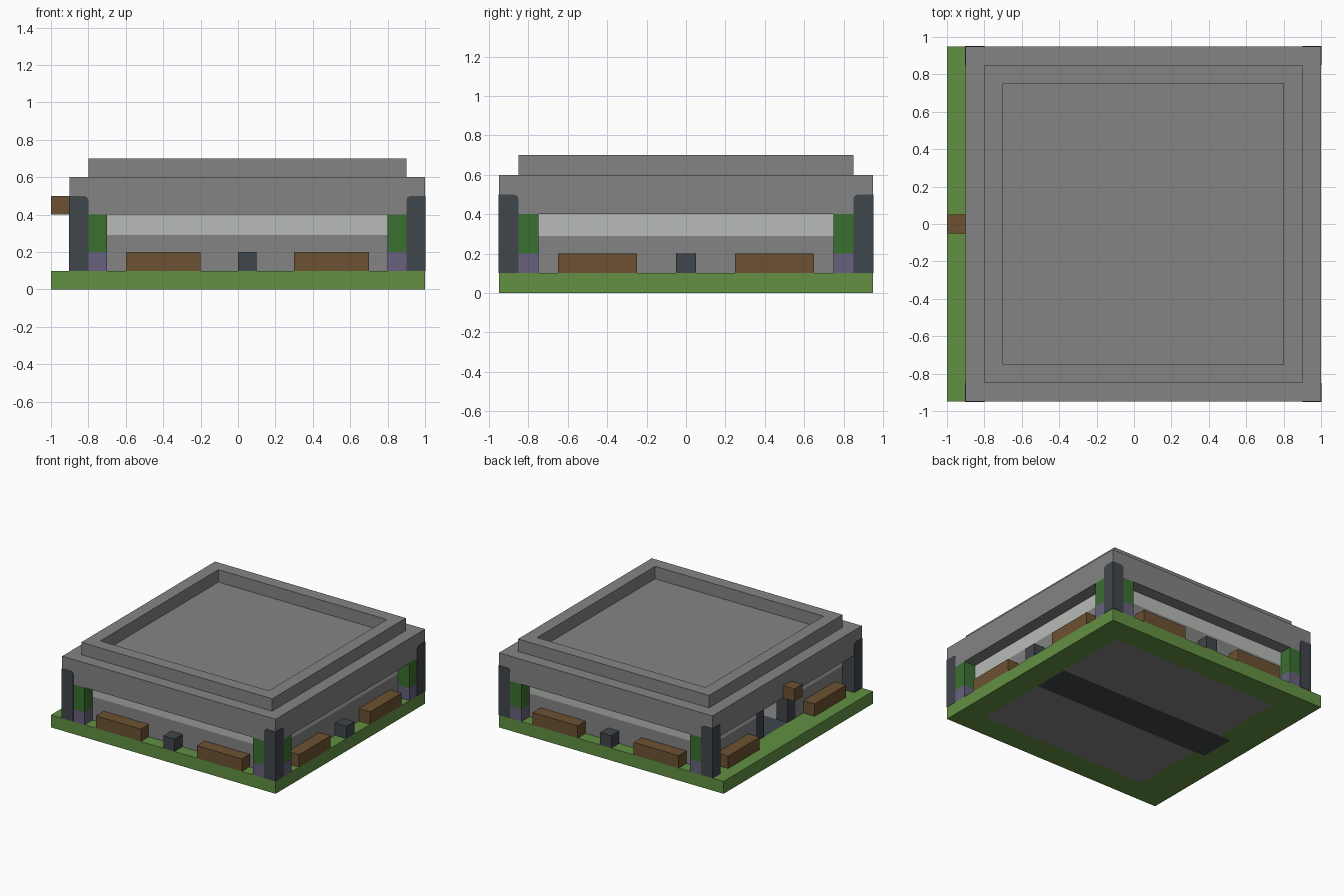
import bpy, bmesh
from mathutils import Vector

if "Cube" in bpy.data.objects:
    bpy.data.objects.remove(bpy.data.objects["Cube"], do_unlink=True)


def material(name, hex_code):
    srgb = [int(hex_code[i:i + 2], 16) / 255 for i in (0, 2, 4)]
    col = [c / 12.92 if c < 0.04 else ((c + 0.055) / 1.055) ** 2.4 for c in srgb] + [1]
    m = bpy.data.materials.new(name)
    m.use_nodes = True
    m.diffuse_color = col
    m.node_tree.nodes["Principled BSDF"].inputs["Base Color"].default_value = col
    return m


STONE = material("stone grey", "848484")
GRASS = material("grass green", "629042")
DARK = material("dark slate", "40464c")
WOOD = material("brown wood", "6c5132")
LEAF = material("leaf green", "3a7030")
TRUNK = material("dusty purple", "67607d")
PALE = material("pale grey", "b8bbb8")


def box(name, x, y, z, mats, cuts=(), rule=None, chamfer=None):
    """Box from axis ranges, optionally sliced and coloured by a face rule."""
    bm = bmesh.new()
    bmesh.ops.create_cube(bm, size=1)
    for v in bm.verts:
        for i, (a, b) in enumerate((x, y, z)):
            v.co[i] = a if v.co[i] < 0 else b
    for axis, value in cuts:
        co, no = Vector(), Vector()
        co[axis], no[axis] = value, 1
        bmesh.ops.bisect_plane(bm, geom=bm.verts[:] + bm.edges[:] + bm.faces[:],
                               plane_co=co, plane_no=no)
    if chamfer:
        edges = [e for e in bm.edges if chamfer(e)]
        bmesh.ops.bevel(bm, geom=edges, offset=0.022, segments=2, profile=0.5, affect='EDGES')
    if rule:
        for f in bm.faces:
            f.material_index = rule(f.calc_center_median())
    me = bpy.data.meshes.new(name)
    bm.to_mesh(me)
    bm.free()
    for m in mats:
        me.materials.append(m)
    ob = bpy.data.objects.new(name, me)
    bpy.context.collection.objects.link(ob)
    return ob


def span(a, b, s):
    """Range mirrored when s is -1."""
    return tuple(sorted((a * s, b * s)))


# Ground slab with the stone floor and the dark path leading out of the door
def ground_rule(c):
    if -0.8 < c.x < 0.8 and abs(c.y) < 0.15:
        return 2
    return 1 if -0.7 < c.x < 0.8 and abs(c.y) < 0.75 else 0


box("ground", (-1, 1), (-0.95, 0.95), (0, 0.1), (GRASS, STONE, DARK),
    [(0, -0.8), (0, -0.7), (0, 0.8), (1, -0.75), (1, -0.15), (1, 0.15), (1, 0.75)], ground_rule)


# Walls with a pale upper band
def wall(name, x, y):
    box(name, x, y, (0.1, 0.4), (STONE, PALE), [(2, 0.29)], lambda c: int(0.29 < c.z < 0.399))


wall("front_wall", (-0.8, 0.9), (-0.85, -0.75))
wall("back_wall", (-0.8, 0.9), (0.75, 0.85))
wall("left_wall", (0.8, 0.9), (-0.75, 0.75))
for s in (-1, 1):
    wall("door_side_wall", (-0.8, -0.7), span(0.25, 0.75, s))
    box("door_jamb", (-0.8, -0.7), span(0.15, 0.25, s), (0.1, 0.4), [DARK])

# Roof slab and parapet
box("roof", (-0.9, 1), (-0.95, 0.95), (0.4, 0.6), [STONE])
for s in (-1, 1):
    box("parapet_side", (-0.8, 0.9), span(0.75, 0.85, s), (0.6, 0.7), [STONE])
box("parapet_right", (-0.8, -0.7), (-0.75, 0.75), (0.6, 0.7), [STONE])
box("parapet_left", (0.8, 0.9), (-0.75, 0.75), (0.6, 0.7), [STONE])


# Corner posts, rounded on the inner top edges
def post(sx, sy):
    def inner_top(e):
        c = (e.verts[0].co + e.verts[1].co) / 2
        return c.z > 0.49 and (abs(c.x - 0.05) < 0.86 or abs(c.y) < 0.86)
    x = tuple(sorted((0.05 + sx * 0.85, 0.05 + sx * 0.953)))
    box("corner_post", x, span(0.85, 0.953, sy), (0.1, 0.5), [DARK], chamfer=inner_top)


def bush(x, y):
    box("bush_trunk", x, y, (0.1, 0.2), [TRUNK])
    box("bush_leaves", x, y, (0.2, 0.4), [LEAF])


for s in (-1, 1):
    edge = span(0.85, 0.95, s)
    for sx in (-1, 1):
        post(sx, s)
    # Front and back rows
    bush((-0.8, -0.7), edge)
    bush((0.8, 0.9), edge)
    for x in ((-0.6, -0.2), (0.3, 0.7)):
        box("planter", x, edge, (0.1, 0.2), [WOOD])
    box("bollard", (0, 0.1), edge, (0.1, 0.2), [DARK])
    # Left and right rows
    bush((0.9, 1), span(0.75, 0.85, s))
    box("planter", (0.9, 1), span(0.25, 0.65, s), (0.1, 0.2), [WOOD])
    box("door_planter", (-0.9, -0.8), span(0.35, 0.75, s), (0.1, 0.2), [WOOD])
box("left_bollard", (0.9, 1), (-0.05, 0.05), (0.1, 0.2), [DARK])

# Beam above the door
box("door_beam", (-1, -0.9), (-0.05, 0.05), (0.4, 0.5), [WOOD])
